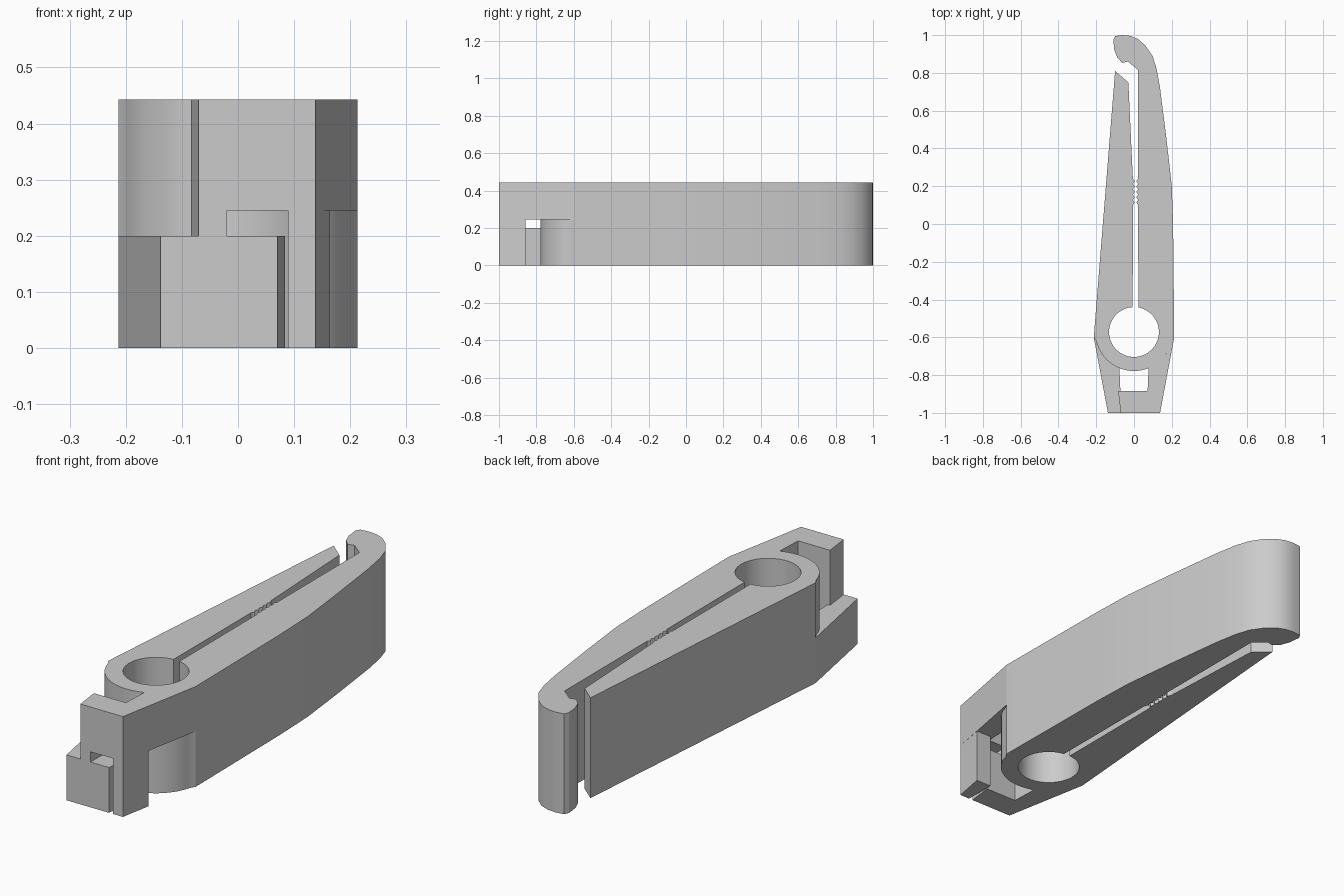
import bpy, bmesh
from math import sin, cos, radians

cube = bpy.data.objects.get("Cube")
if cube:
    bpy.data.objects.remove(cube)

grey = bpy.data.materials.new("plain grey")
grey.use_nodes = True
grey.diffuse_color = (0.6, 0.6, 0.6, 1)
grey.node_tree.nodes["Principled BSDF"].inputs["Base Color"].default_value = (0.6, 0.6, 0.6, 1)

HEIGHT = 0.443
LEDGE = 0.2      # top of the lower latch
GAP = 0.245      # underside of the upper latch
RING_Y = -0.572  # centre of the spring ring


def arc(radius, start, end, steps):
    """Points on the ring between two angles in degrees."""
    angles = [radians(start + (end - start) * i / steps) for i in range(steps + 1)]
    return [(radius * cos(a), RING_Y + radius * sin(a)) for a in angles]


def teeth(base, peak, start, end, count):
    """Zigzag grip along the slot."""
    step = (end - start) / (2 * count)
    return [(peak if i % 2 else base, start + i * step) for i in range(2 * count + 1)]


def mirrored(points):
    return [(-x, y) for x, y in points]


def prism(name, points, low, high):
    """Extrude a flat outline from one height to another."""
    mesh = bpy.data.meshes.new(name)
    bm = bmesh.new()
    base = bm.faces.new([bm.verts.new((x, y, low)) for x, y in points])
    top = bmesh.ops.extrude_face_region(bm, geom=[base])["geom"]
    bmesh.ops.translate(bm, vec=(0, 0, high - low),
                        verts=[v for v in top if isinstance(v, bmesh.types.BMVert)])
    bmesh.ops.recalc_face_normals(bm, faces=bm.faces)
    bm.to_mesh(mesh)
    bm.free()
    mesh.materials.append(grey)
    obj = bpy.data.objects.new(name, mesh)
    bpy.context.collection.objects.link(obj)
    bpy.ops.object.select_all(action='DESELECT')
    obj.select_set(True)
    bpy.context.view_layer.objects.active = obj
    bpy.ops.object.shade_smooth_by_angle(angle=radians(25))
    return obj


# Clip body: spring ring, hooked right jaw and straight left jaw in one outline
corner = (0.213, -0.6)
hook = [(0.207, 0), (0.2, 0.2), (0.172, 0.45), (0.138, 0.72), (0.12, 0.82),
        (0.098, 0.89), (0.06, 0.945), (0.02, 0.98), (-0.02, 0.996), (-0.06, 1),
        (-0.1, 0.995), (-0.11, 0.975), (-0.104, 0.92), (-0.088, 0.88),
        (-0.062, 0.853), (-0.032, 0.86), (0.022, 0.815)]
left_jaw = [(-0.03, 0.75), (-0.1, 0.81)]
body = (arc(0.206, -166, -14, 28) + [corner] + hook
        + teeth(0.022, 0.012, 0.24, 0.1, 5)
        + arc(0.132, 80, -267, 48)
        + teeth(-0.006, 0.004, 0.1, 0.24, 5)
        + left_jaw + mirrored([corner]))
prism("clip_body", body, 0, HEIGHT)

# Latches: two mirrored L-shaped arms, one high and one low
latch = (arc(0.206, -14, -68, 10)
         + [(0.072, -0.885), (-0.084, -0.885), (-0.07, -1), (0.138, -1), corner])
prism("upper_latch", latch, GAP, HEIGHT)
prism("lower_latch", mirrored(latch), 0, LEDGE)

# Catch on the upper latch tip, resting on the lower latch
prism("upper_latch_catch",
      [(-0.07, -1), (-0.02, -1), (-0.02, -0.885), (-0.084, -0.885)], LEDGE, GAP)

# Post hanging from the upper latch beside the lower latch tip
prism("upper_latch_post",
      [(0.089, -1), (0.138, -1), (0.164, -0.857), (0.089, -0.857)], 0, GAP)
